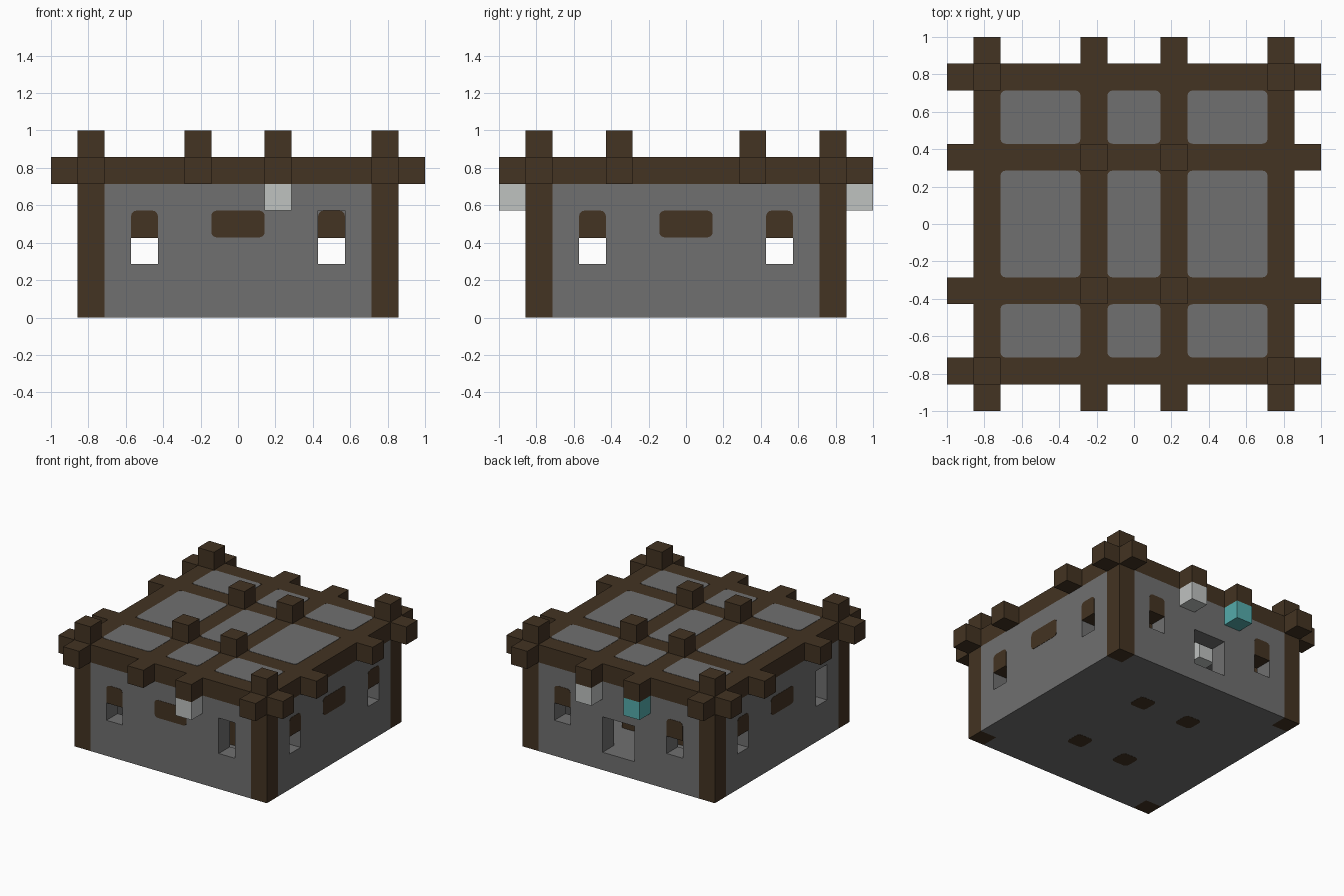
import bpy
import bmesh
from mathutils import Vector

CELL = 1 / 7          # the whole building sits on a 14 x 14 x 7 cell grid
PROUD = 0.015         # how far inlaid pieces stand out, in cells

if "Cube" in bpy.data.objects:
    bpy.data.objects.remove(bpy.data.objects["Cube"], do_unlink=True)


def material(name, r, g, b):
    mat = bpy.data.materials.new(name)
    mat.use_nodes = True
    mat.diffuse_color = (r, g, b, 1)
    mat.node_tree.nodes["Principled BSDF"].inputs["Base Color"].default_value = (r, g, b, 1)
    return mat


STONE = material("grey stone", 0.16, 0.16, 0.16)
WOOD = material("dark wood", 0.056, 0.033, 0.016)
LIGHT = material("pale lamp", 0.52, 0.54, 0.53)
TEAL = material("teal lamp", 0.09, 0.41, 0.41)


def finish(bm, name, mat):
    bmesh.ops.scale(bm, vec=(CELL, CELL, CELL), verts=bm.verts)
    bmesh.ops.recalc_face_normals(bm, faces=bm.faces)
    mesh = bpy.data.meshes.new(name)
    bm.to_mesh(mesh)
    bm.free()
    mesh.materials.append(mat)
    obj = bpy.data.objects.new(name, mesh)
    bpy.context.collection.objects.link(obj)
    return obj


def box(name, lo, hi, mat, round_axis=None, top_only=False):
    """Box between two grid corners; edges along round_axis may be rounded."""
    lo, hi = Vector(lo), Vector(hi)
    bm = bmesh.new()
    bmesh.ops.create_cube(bm, size=1)
    for v in bm.verts:
        v.co = Vector((lo[i] if v.co[i] < 0 else hi[i]) for i in range(3))
    if round_axis is not None:
        def along(e):
            d = e.verts[0].co - e.verts[1].co
            high = min(v.co.z for v in e.verts) > (lo.z + hi.z) / 2
            return abs(d[round_axis]) > 0.001 and (high or not top_only) \
                and all(abs(d[i]) < 0.001 for i in range(3) if i != round_axis)
        bmesh.ops.bevel(bm, geom=[e for e in bm.edges if along(e)], offset=0.2,
                        segments=3, profile=0.5, affect='EDGES')
    return finish(bm, name, mat)


BEAM_X = (-6, -2, 1, 5)
BEAM_Y = (-6, -3, 2, 5)
CORNERS = [(x, y) for x in (-6, 5) for y in (-6, 5)]
INNER = [(x, y) for x in (-2, 1) for y in (-3, 2)]

# Openings in the walls
holes = set()
for a in (-4, 3):
    for b in (-6, 5):
        holes |= {(a, b, 2), (b, a, 2)}
holes |= {(3, -6, 3), (-6, -4, 3)}
holes |= {(x, 5, z) for x in (-1, 0) for z in (1, 2)}

# Stone shell: floor and four walls, one cell thick
RANGE = range(-6, 6)
shell, posts = set(), set()
for x in RANGE:
    for y in RANGE:
        for z in range(5):
            edge = x in (-6, 5) or y in (-6, 5)
            if (x, y) in CORNERS:
                posts.add((x, y, z))
            elif (edge or z == 0) and (x, y, z) not in holes:
                shell.add((x, y, z))

bm = bmesh.new()
for c in shell:
    for axis in range(3):
        for side in (0, 1):
            near = list(c)
            near[axis] += 2 * side - 1
            if tuple(near) in shell | posts or near[2] == 5:
                continue
            u, w = [i for i in range(3) if i != axis]
            quad = []
            for du, dw in ((0, 0), (1, 0), (1, 1), (0, 1)):
                p = list(c)
                p[axis] += side
                p[u] += du
                p[w] += dw
                quad.append(bm.verts.new(p))
            bm.faces.new(quad)
bmesh.ops.remove_doubles(bm, verts=bm.verts, dist=0.001)
finish(bm, "stone_walls_and_floor", STONE)

# Corner posts and inner pillars, each with a cap above the roof
for x, y in CORNERS:
    box("corner_post", (x, y, 0), (x + 1, y + 1, 5), WOOD)
for x, y in INNER:
    box("inner_pillar", (x, y, -PROUD / 2), (x + 1, y + 1, 5), WOOD, round_axis=2)
for x, y in CORNERS + INNER:
    box("roof_cap", (x, y, 6), (x + 1, y + 1, 7), WOOD)

# Roof beams: long ones front to back, short ones fitted between them
for x in BEAM_X:
    box("long_beam", (x, -7, 5), (x + 1, 7, 6), WOOD)
starts = [-7] + [x + 1 for x in BEAM_X]
ends = list(BEAM_X) + [7]
for y in BEAM_Y:
    for a, b in zip(starts, ends):
        box("cross_beam", (a, y, 5), (b, y + 1, 6), WOOD)

# Roof panels with rounded corners over a wooden backing
for xa, xb in zip(BEAM_X, BEAM_X[1:]):
    for ya, yb in zip(BEAM_Y, BEAM_Y[1:]):
        box("roof_backing", (xa + 1, ya + 1, 5 + PROUD), (xb, yb, 6 - PROUD), WOOD)
        box("roof_panel", (xa + 1, ya + 1, 5 - PROUD), (xb, yb, 6 + PROUD), STONE, round_axis=2)


# Wooden pieces let through the walls
def inlay(name, wall_axis, wall, start, width, over_window):
    lo, hi = [0, 0, 3], [0, 0, 4]
    lo[wall_axis], hi[wall_axis] = wall - PROUD, wall + 1 + PROUD
    lo[1 - wall_axis], hi[1 - wall_axis] = start, start + width
    if over_window:
        lo[2] -= PROUD
    box(name, lo, hi, WOOD, round_axis=wall_axis, top_only=over_window)


for axis in (0, 1):
    for wall in (-6, 5):
        for start in (-4, 3):
            cell = (wall, start, 3) if axis == 0 else (start, wall, 3)
            if cell not in holes:
                inlay("window_lintel", axis, wall, start, 1, True)
        if (axis, wall) != (1, 5):
            inlay("wall_plank", axis, wall, -1, 2, False)

# Lamps hanging under the beam ends, and one on an inner pillar
box("front_lamp", (1, -7, 4), (2, -6, 5), LIGHT)
box("back_lamp", (1, 6, 4), (2, 7, 5), LIGHT)
box("back_teal_lamp", (-2, 6, 4), (-1, 7, 5), TEAL)
box("inside_lamp", (-2, 3, 3), (-1, 4, 4), LIGHT)
